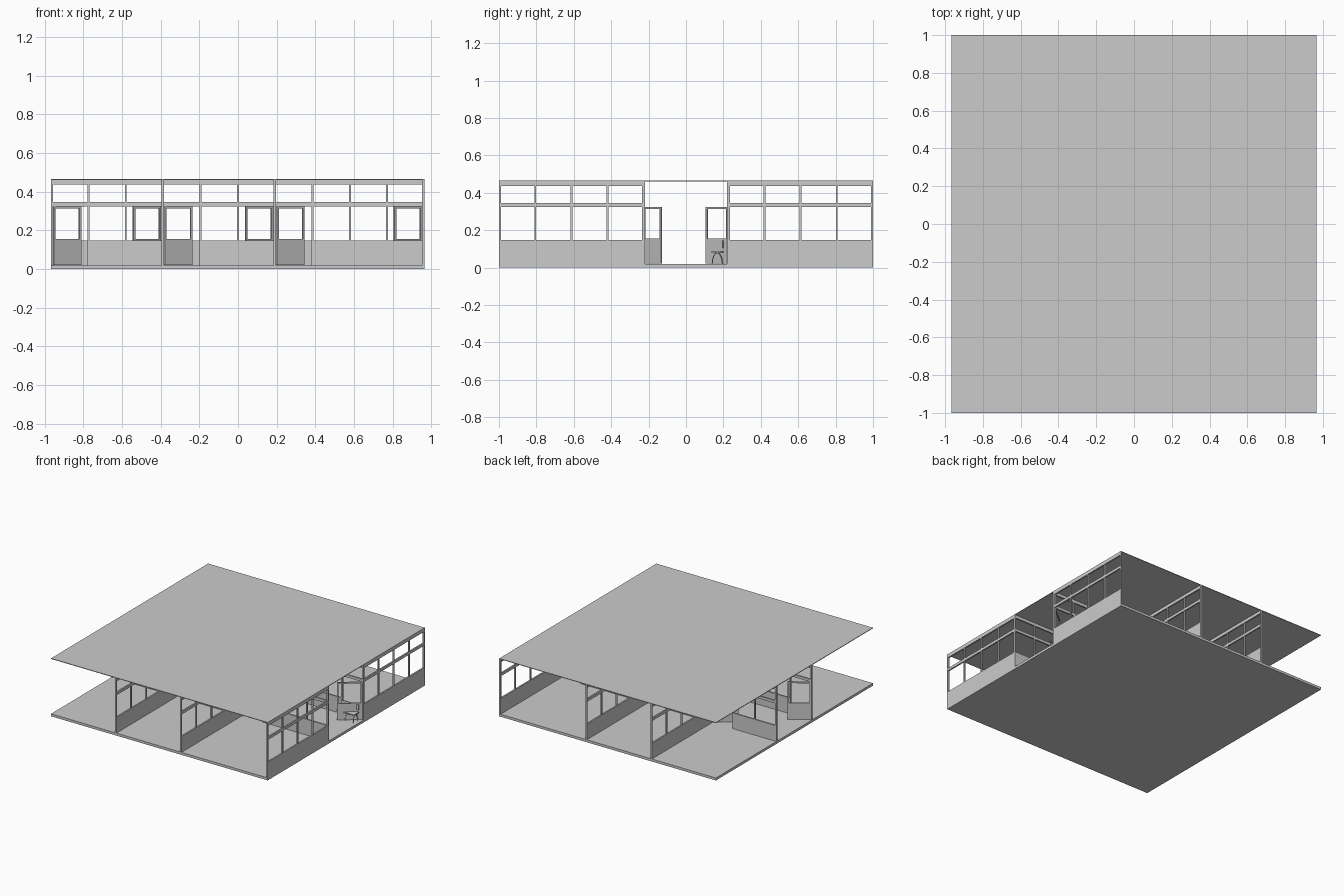
import bpy, bmesh, math
from mathutils import Matrix, Vector

if "Cube" in bpy.data.objects:
    bpy.data.objects.remove(bpy.data.objects["Cube"])

T = 0.012                       # partition thickness
FLOOR, SILL, HEAD, TOP = 0.02, 0.147, 0.325, 0.463
HALL = 0.225                    # corridor half width
X0, X1 = -0.967, 0.965


def make_object(name, boxes, matrix=Matrix()):
    """One object made of boxes given as (min corner, max corner)."""
    bm = bmesh.new()
    for lo, hi in boxes:
        lo, hi = Vector(lo), Vector(hi)
        m = Matrix.Translation((lo + hi) / 2) @ Matrix.Diagonal((*(hi - lo), 1))
        bmesh.ops.create_cube(bm, size=1, matrix=m)
    mesh = bpy.data.meshes.new(name)
    bm.to_mesh(mesh)
    bm.free()
    ob = bpy.data.objects.new(name, mesh)
    ob.matrix_world = matrix
    bpy.context.collection.objects.link(ob)
    return ob


def placed(x, y, angle):
    return Matrix.Translation((x, y, 0)) @ Matrix.Rotation(angle, 4, 'Z')


def partition(name, x, y, angle, length, bays, door_bays=()):
    """Wall along local x: low panel, posts, middle rail and top rail."""
    h, step = T / 2, length / bays
    boxes = [((0, -h, HEAD), (length, h, HEAD + 0.022)),
             ((0, -h, 0.437), (length, h, TOP))]
    for i in range(bays):
        if i not in door_bays:
            boxes.append(((i * step, -h, FLOOR), ((i + 1) * step, h, SILL)))
    for i in range(bays + 1):
        px = min(max(i * step, 0.005), length - 0.005)
        boxes.append(((px - 0.005, -h, FLOOR), (px + 0.005, h, TOP)))
    return make_object(name, boxes, placed(x, y, angle))


def door(name, x, y, dx, dy):
    """Door leaf standing ajar, hinged at x, y."""
    w, h, f = math.hypot(dx, dy), 0.004, 0.011
    boxes = [((0, -h, FLOOR + 0.002), (w, h, 0.155)),
             ((0, -h, 0.313), (w, h, HEAD)),
             ((0, -h, 0.155), (f, h, 0.313)),
             ((w - f, -h, 0.155), (w, h, 0.313))]
    make_object(name, boxes, placed(x, y, math.atan2(dy, dx)))


# Floor slab and thin ceiling sheet
make_object("floor_slab", [((X0, -1, 0), (X1, 1, FLOOR))])
make_object("ceiling", [((X0, -1, TOP - 0.001), (X1, 1, 0.467))])

# Partitions between rooms and at the right end
for i, x in enumerate((-0.39, 0.19, X1 - T / 2)):
    partition(f"front_room_wall_{i}", x, -1, math.pi / 2, 1 - HALL, 4)
    partition(f"back_room_wall_{i}", x, HALL, math.pi / 2, 1 - HALL, 4)

# Corridor walls, each with three doorways
partition("front_corridor_wall", X0, -HALL, 0, X1 - X0, 10, (0, 3, 6))
partition("back_corridor_wall", X0, HALL, 0, X1 - X0, 10, (2, 5, 9))

# Doors swung into the corridor
for i, x in enumerate((X0 + 0.012, -0.38, 0.2)):
    door(f"front_door_{i}", x, -HALL, 0.142, 0.094)
for i, x in enumerate((-0.4, 0.18, 0.95)):
    door(f"back_door_{i}", x, HALL, -0.142, 0.118 * -1)

# Small bench by the corridor entrance: seat, back and arched legs
make_object("bench_seat", [((0.78, 0.135, 0.08), (0.94, 0.2, 0.087))])
make_object("bench_back", [((0.78, 0.195, 0.105), (0.94, 0.2, 0.145))])
for i, x in enumerate((0.79, 0.86, 0.93)):
    curve = bpy.data.curves.new(f"bench_leg_{i}", 'CURVE')
    curve.dimensions = '3D'
    curve.bevel_depth = 0.003
    curve.bevel_resolution = 1
    sp = curve.splines.new('POLY')
    n = 9
    sp.points.add(n - 1)
    for k, p in enumerate(sp.points):
        a = math.pi * k / (n - 1)
        p.co = (x, 0.167 - 0.027 * math.cos(a), FLOOR + 0.06 * math.sin(a), 1)
    bpy.context.collection.objects.link(bpy.data.objects.new(f"bench_leg_{i}", curve))
